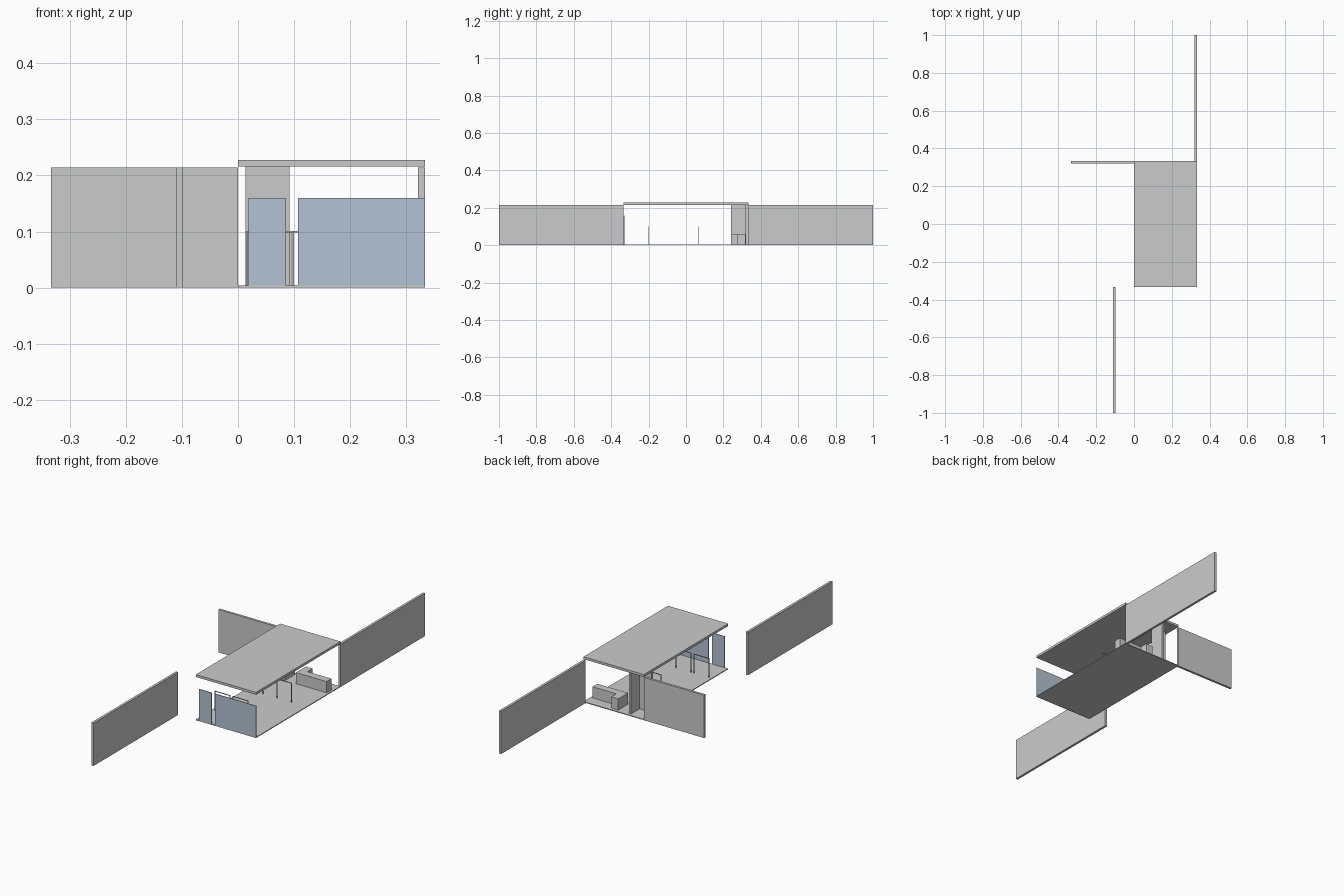
import bpy

old = bpy.data.objects.get("Cube")
if old:
    bpy.data.objects.remove(old, do_unlink=True)


def material(name, rgb):
    mat = bpy.data.materials.new(name)
    mat.use_nodes = True
    colour = (*rgb, 1)
    mat.diffuse_color = colour
    mat.node_tree.nodes["Principled BSDF"].inputs["Base Color"].default_value = colour
    return mat


grey = material("light_grey", (0.6, 0.6, 0.6))
glass = material("blue_glass", (0.45, 0.55, 0.66))


def box(name, xs, ys, zs, mat=grey):
    """Box given by its extent along each axis."""
    bpy.ops.mesh.primitive_cube_add(size=1)
    obj = bpy.context.object
    obj.name = name
    spans = (xs, ys, zs)
    centre = [(a + b) / 2 for a, b in spans]
    size = [b - a for a, b in spans]
    for v in obj.data.vertices:
        v.co = [c + s * p for c, s, p in zip(centre, size, v.co)]
    obj.data.materials.append(mat)
    return obj


def frame(name, x0, x1, y):
    """Thin upside-down U: two legs and a top rail."""
    t = 0.003
    ys = (y - t / 2, y + t / 2)
    box(name + "_left_leg", (x1 - t, x1), ys, (FLOOR, RAIL - t))
    box(name + "_right_leg", (x0, x0 + t), ys, (FLOOR, RAIL - t))
    box(name + "_rail", (x0, x1), ys, (RAIL - t, RAIL))


FLOOR, RAIL, WALL, THICK = 0.004, 0.101, 0.214, 0.012
W, D = 0.333, 0.333

# Floor and roof slabs
box("floor", (0, W), (-D, D), (0, FLOOR))
box("roof", (0, W), (-D, D), (0.216, 0.228))

# Long free-standing walls
box("back_left_wall", (W - THICK, W), (D, 1), (0, WALL))
box("back_right_wall", (-W, 0), (D - THICK, D), (0, WALL))
box("front_right_wall", (-0.11, -0.098), (-1, -D), (0, WALL))

# L-shaped inner partition
box("partition_side", (0.08, 0.092), (0.24, 0.32), (FLOOR, 0.216))
box("partition_front", (0.013, 0.08), (0.24, 0.252), (FLOOR, 0.216))

# L-shaped low counter
box("counter_long", (0.152, 0.322), (0.24, 0.278), (FLOOR, 0.06))
box("counter_return", (0.152, 0.19), (0.278, 0.318), (FLOOR, 0.06))

# Front glazing and door handle
box("glass_door", (0.019, 0.086), (-D, -0.33), (FLOOR, 0.16), glass)
box("glass_window", (0.107, W), (-D, -0.33), (FLOOR, 0.16), glass)

# Table frames
frame("front_table_right", 0.014, 0.1, -0.203)
frame("front_table_left", 0.112, 0.2, -0.203)
frame("back_table_right", 0.092, 0.17, 0.065)
frame("back_table_left", 0.17, 0.252, 0.065)
